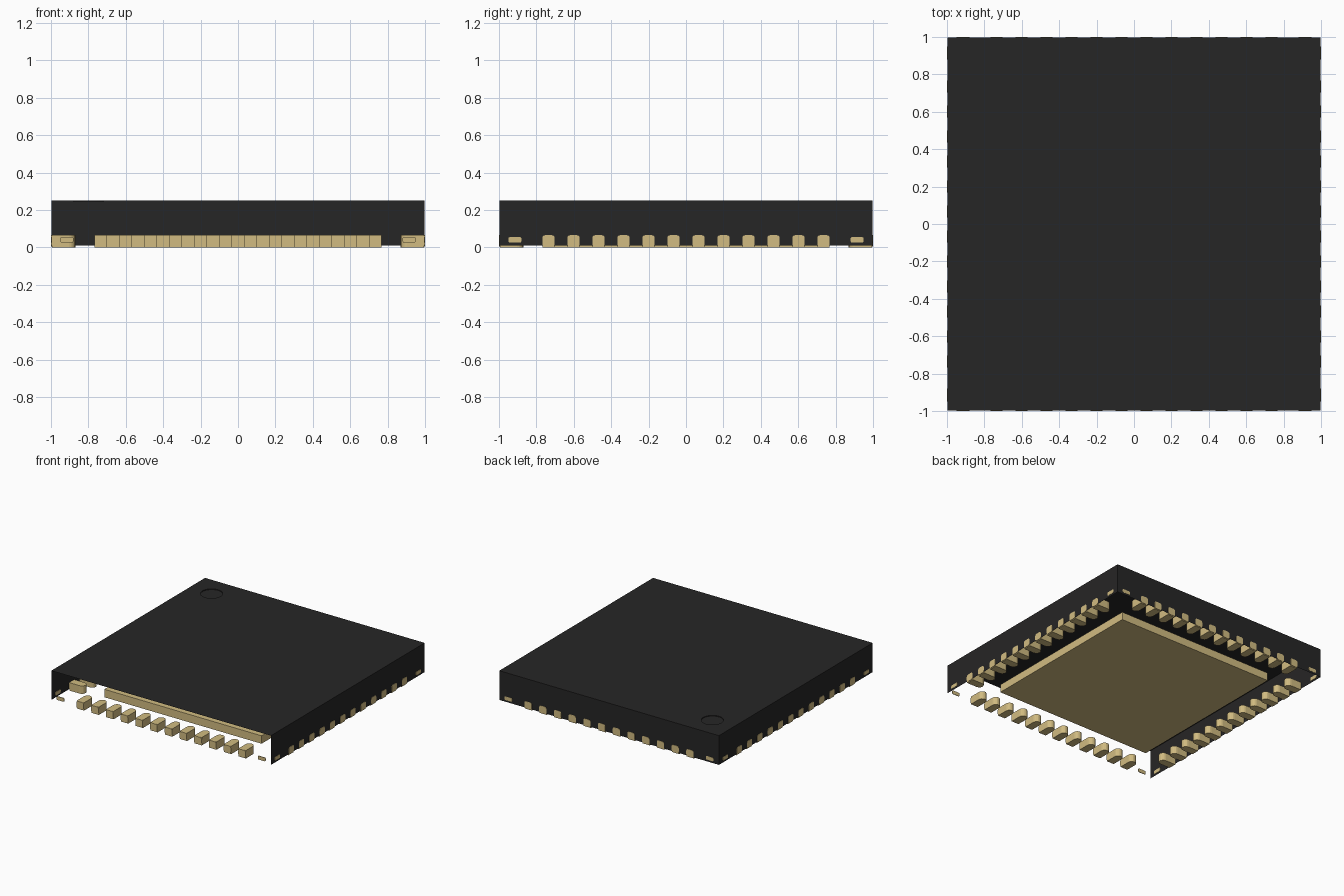
import bpy, bmesh
from math import pi, cos, sin
from mathutils import Matrix, Vector

cube = bpy.data.objects.get("Cube")
if cube:
    bpy.data.objects.remove(cube, do_unlink=True)


def material(name, rgb):
    m = bpy.data.materials.new(name)
    m.use_nodes = True
    m.diffuse_color = (*rgb, 1)
    m.node_tree.nodes["Principled BSDF"].inputs["Base Color"].default_value = (*rgb, 1)
    return m


black = material("black plastic", (0.0195, 0.019, 0.019))
gold = material("gold metal", (0.64, 0.5, 0.22))


def finish(bm, name, mat):
    mesh = bpy.data.meshes.new(name)
    bm.to_mesh(mesh)
    bm.free()
    mesh.materials.append(mat)
    ob = bpy.data.objects.new(name, mesh)
    bpy.context.collection.objects.link(ob)
    return ob


def prism(bm, outline, offset, matrix):
    """Closed prism: planar outline pushed along offset."""
    a = [bm.verts.new(matrix @ Vector(p)) for p in outline]
    b = [bm.verts.new(matrix @ (Vector(p) + Vector(offset))) for p in outline]
    faces = [bm.faces.new(a), bm.faces.new(b)]
    n = len(a)
    for i in range(n):
        j = (i + 1) % n
        faces.append(bm.faces.new((a[i], a[j], b[j], b[i])))
    bmesh.ops.recalc_face_normals(bm, faces=faces)


def rounded(w, h, r, steps=4):
    """Outline of a rounded rectangle, centred on the origin."""
    pts = []
    for k, (sx, sy) in enumerate(((1, 1), (-1, 1), (-1, -1), (1, -1))):
        for s in range(steps + 1):
            t = (k + s / steps) * pi / 2
            pts.append((sx * (w / 2 - r) + r * cos(t), sy * (h / 2 - r) + r * sin(t)))
    return pts


# Body shell: top with a round marker recess, three walls, open front and underside
WALL, TOP, BOTTOM = 0.998, 0.25, 0.01
bm = bmesh.new()
corners = [bm.verts.new((x * WALL, y * WALL, TOP)) for x, y in ((-1, -1), (1, -1), (1, 1), (-1, 1))]
rim = [bm.verts.new((-0.8 + 0.083 * cos(i * pi / 16), 0.8 + 0.083 * sin(i * pi / 16), TOP)) for i in range(32)]
loops = []
for ring in (corners, rim):
    loops += [bm.edges.new((ring[i], ring[(i + 1) % len(ring)])) for i in range(len(ring))]
bmesh.ops.triangle_fill(bm, edges=loops, use_beauty=True, normal=(0, 0, 1))
low_rim = [bm.verts.new(v.co - Vector((0, 0, 0.006))) for v in rim]
bm.faces.new(low_rim)
for i in range(32):
    j = (i + 1) % 32
    bm.faces.new((rim[i], rim[j], low_rim[j], low_rim[i]))
low = [bm.verts.new((v.co.x, v.co.y, BOTTOM)) for v in corners]
for i in (1, 2, 3):
    j = (i + 1) % 4
    bm.faces.new((corners[j], corners[i], low[i], low[j]))
finish(bm, "body_shell", black)

# Central pad underneath
bm = bmesh.new()
P = 0.715
prism(bm, [(-P, -P, 0), (P, -P, 0), (P, P, 0), (-P, P, 0)], (0, 0, 0.065), Matrix())
finish(bm, "centre_pad", gold)

# Leads along each side, with rounded inner ends and exposed outer ends
PITCH, HALF = 0.1337, 0.033
arc = [(HALF * cos(i * pi / 8), -0.903 + HALF * sin(i * pi / 8), 0) for i in range(9)]
lead_plan = [(-HALF, -0.995, 0), (HALF, -0.995, 0)] + arc
lead_end = [(x, -1, z + 0.035) for x, z in rounded(0.066, 0.06, 0.015)]
tie_end = [(x, -1, z + 0.04) for x, z in rounded(0.07, 0.03, 0.009)]

for k, side in enumerate(("front", "right", "back", "left")):
    turn = Matrix.Rotation(k * pi / 2, 4, "Z")
    bm = bmesh.new()
    for i in range(12):
        place = turn @ Matrix.Translation(((i - 5.5) * PITCH, 0, 0))
        prism(bm, lead_plan, (0, 0, 0.065), place)
        prism(bm, lead_end, (0, 0.005, 0), place)
    finish(bm, side + "_leads", gold)
    # Corner tie bar ends
    bm = bmesh.new()
    for x in (-0.915, 0.915):
        prism(bm, tie_end, (0, 0.005, 0), turn @ Matrix.Translation((x, 0, 0)))
    finish(bm, side + "_tie_bar_ends", gold)
